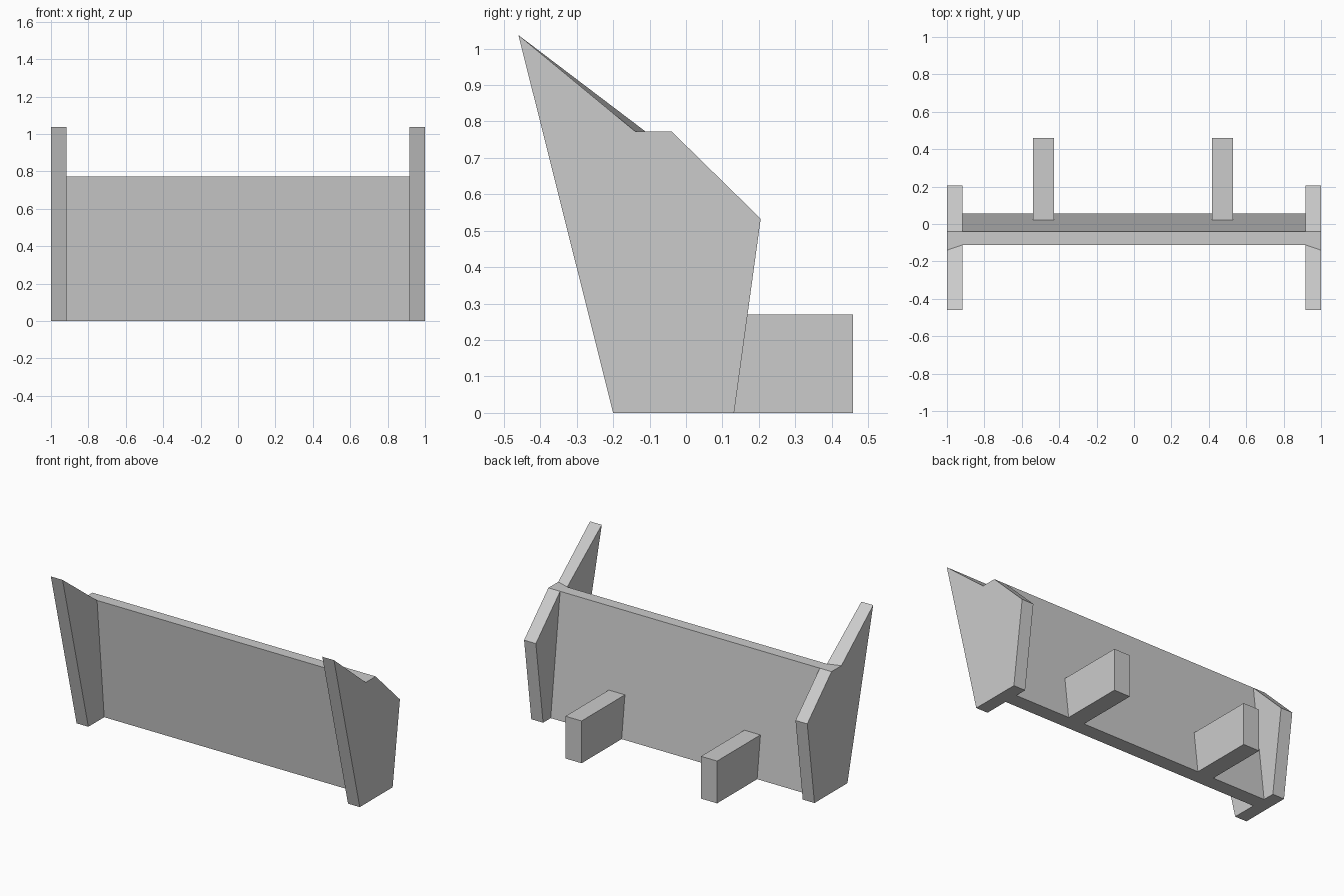
import bpy
import bmesh

cube = bpy.data.objects.get("Cube")
if cube:
    bpy.data.objects.remove(cube, do_unlink=True)

# One plain grey for the whole barrier
grey = bpy.data.materials.new("plain_grey")
grey.use_nodes = True
colour = (0.6, 0.6, 0.6, 1.0)
grey.diffuse_color = colour
grey.node_tree.nodes["Principled BSDF"].inputs["Base Color"].default_value = colour


def loft(name, x0, profile0, x1, profile1=None):
    """Solid between two (y, z) profiles standing at x0 and x1."""
    bm = bmesh.new()
    ends = [[bm.verts.new((x, y, z)) for y, z in profile]
            for x, profile in ((x0, profile0), (x1, profile1 or profile0))]
    count = len(profile0)
    for end in ends:
        bm.faces.new(end)
    for i in range(count):
        j = (i + 1) % count
        bm.faces.new((ends[0][i], ends[0][j], ends[1][j], ends[1][i]))
    bmesh.ops.recalc_face_normals(bm, faces=bm.faces)
    mesh = bpy.data.meshes.new(name)
    bm.to_mesh(mesh)
    bm.free()
    mesh.materials.append(grey)
    obj = bpy.data.objects.new(name, mesh)
    bpy.context.collection.objects.link(obj)
    return obj


def end_profile(notch_y):
    """Outline of an end plate; notch_y is the foot of the raised horn."""
    return [(-0.2, 0), (-0.46, 1.037), (notch_y, 0.773), (-0.04, 0.773),
            (0.205, 0.533), (0.132, 0)]


# Main panel, leaning on both faces
loft("main_panel", -0.917, [(-0.04, 0), (-0.112, 0.773), (-0.04, 0.773), (0.055, 0)], 0.917)

# End plates, with the notch skewed towards the outside
for side, sign in (("left", 1), ("right", -1)):
    loft(side + "_end_plate", sign * 0.917, end_profile(-0.112),
         sign, end_profile(-0.14))

# Rear mounting blocks, cut to meet the leaning back of the panel
block = [(0.055, 0), (0.021, 0.27), (0.459, 0.27), (0.459, 0)]
for side, x in (("left", 0.416), ("right", -0.541)):
    loft(side + "_rear_block", x, block, x + 0.114)
